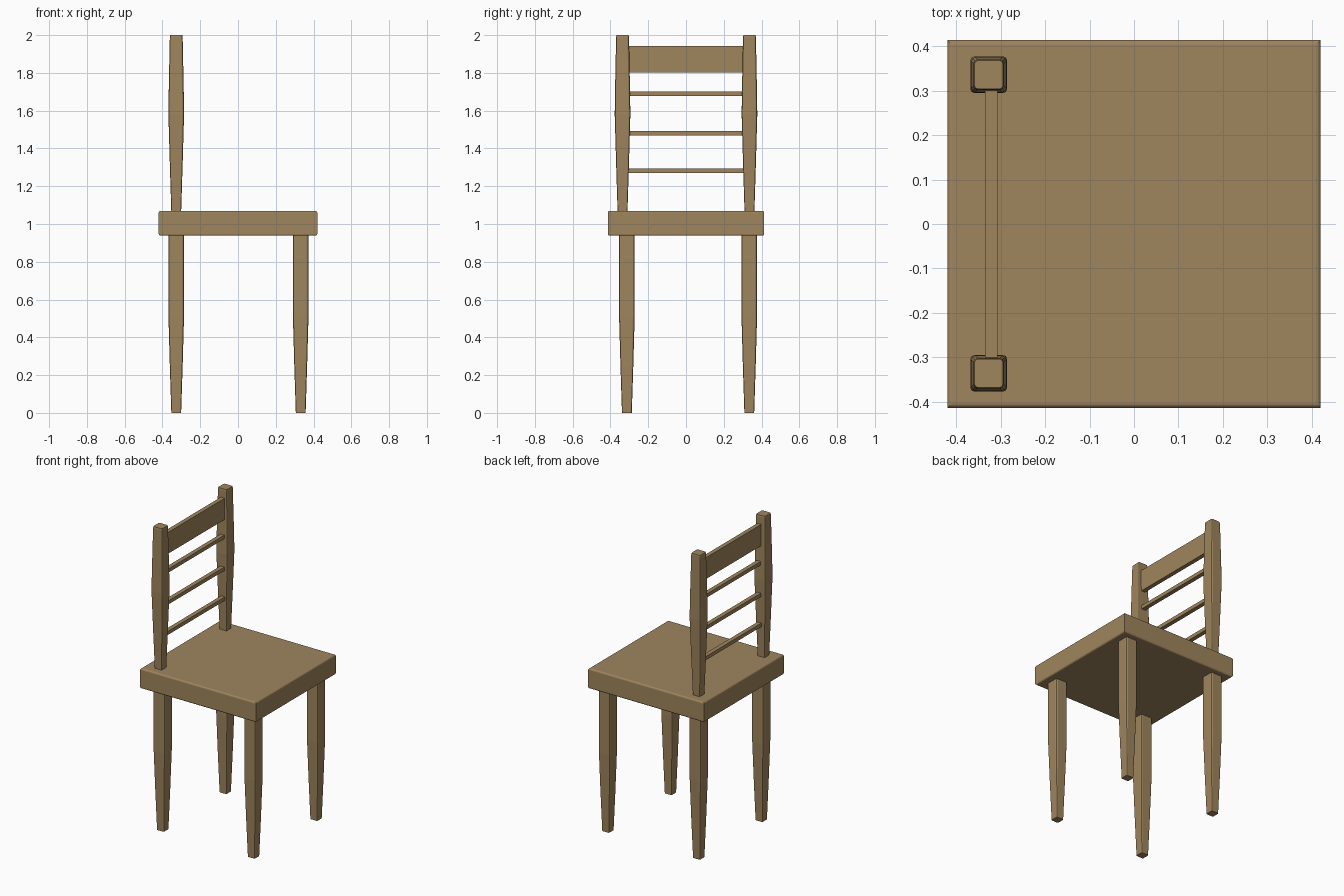
import bpy, bmesh

if "Cube" in bpy.data.objects:
    bpy.data.objects.remove(bpy.data.objects["Cube"])

wood = bpy.data.materials.new("tan wood")
wood.diffuse_color = (0.345, 0.235, 0.11, 1)
wood.use_nodes = True
wood.node_tree.nodes["Principled BSDF"].inputs["Base Color"].default_value = wood.diffuse_color


def finish(name, bm):
    bmesh.ops.recalc_face_normals(bm, faces=bm.faces)
    me = bpy.data.meshes.new(name)
    bm.to_mesh(me)
    bm.free()
    me.materials.append(wood)
    ob = bpy.data.objects.new(name, me)
    bpy.context.collection.objects.link(ob)
    return ob


def box(name, lo, hi, bevel=0.0):
    bm = bmesh.new()
    bmesh.ops.create_cube(bm, size=1)
    for v in bm.verts:
        v.co = [(lo[i] + hi[i]) / 2 + v.co[i] * (hi[i] - lo[i]) for i in range(3)]
    if bevel:
        # soften only the horizontal edges
        edges = [e for e in bm.edges
                 if abs(e.verts[0].co.z - e.verts[1].co.z) < 1e-4]
        bmesh.ops.bevel(bm, geom=edges, offset=bevel, segments=3,
                        profile=0.5, affect='EDGES')
    return finish(name, bm)


def post(name, x, y, profile):
    """Square post with rounded corners, lofted through (z, half width)."""
    c = 0.76  # where the corner rounding starts
    m = 0.93  # middle of the corner
    corner = [(1, c), (m, m), (c, 1)]
    outline = []
    for _ in range(4):
        outline += corner
        corner = [(-b, a) for a, b in corner]
    bm = bmesh.new()
    rings = [[bm.verts.new((x + a * h, y + b * h, z)) for a, b in outline]
             for z, h in profile]
    n = len(outline)
    for r0, r1 in zip(rings, rings[1:]):
        for i in range(n):
            j = (i + 1) % n
            bm.faces.new((r0[i], r0[j], r1[j], r1[i]))
    bm.faces.new(rings[0][::-1])
    bm.faces.new(rings[-1])
    return finish(name, bm)


# seat
box("seat", (-0.42, -0.414, 0.938), (0.42, 0.414, 1.07), 0.01)

# tapered legs
leg_profile = [(0, 0.026), (0.25, 0.034), (0.52, 0.0415), (0.95, 0.0415)]
for side, y in (("right", -0.313), ("left", 0.335)):
    post("back_leg_" + side, -0.327, y, leg_profile)
    post("front_leg_" + side, 0.332, y, leg_profile)

# back posts, widest in the middle
post_profile = [(1.06, 0.026), (1.32, 0.034), (1.58, 0.0415),
                (1.72, 0.0395), (1.99, 0.034), (2.0, 0.032)]
for side, y in (("right", -0.336), ("left", 0.336)):
    post("back_post_" + side, -0.327, y, post_profile)

# top rail and three thin rungs
box("top_rail", (-0.335, -0.315, 1.803), (-0.307, 0.315, 1.943))
for i, z in enumerate((1.283, 1.481, 1.69)):
    box("rung_%d" % (i + 1), (-0.335, -0.315, z - 0.012), (-0.307, 0.315, z + 0.012))
